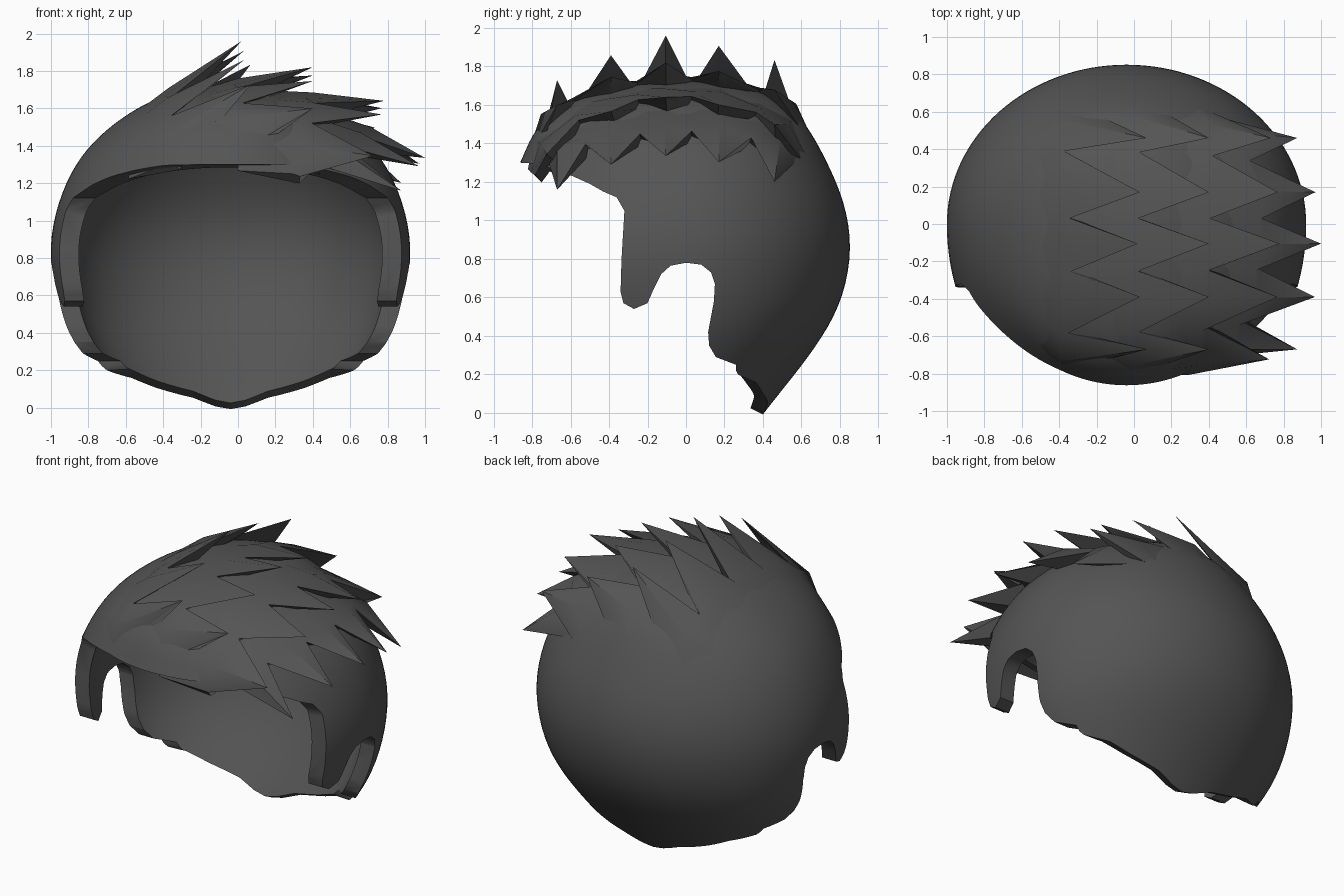
import bpy, bmesh, math
from mathutils import Vector
from mathutils.bvhtree import BVHTree

if "Cube" in bpy.data.objects:
    bpy.data.objects.remove(bpy.data.objects["Cube"])

CX = -0.04   # centre line of the cap

dark = bpy.data.materials.new("dark_grey")
dark.diffuse_color = (0.09, 0.09, 0.09, 1)
dark.use_nodes = True
dark.node_tree.nodes["Principled BSDF"].inputs["Base Color"].default_value = dark.diffuse_color


def make_object(name, bm):
    bmesh.ops.recalc_face_normals(bm, faces=bm.faces)
    mesh = bpy.data.meshes.new(name)
    bm.to_mesh(mesh)
    bm.free()
    mesh.materials.append(dark)
    ob = bpy.data.objects.new(name, mesh)
    bpy.context.collection.objects.link(ob)
    return ob


def activate(ob):
    bpy.ops.object.select_all(action='DESELECT')
    ob.select_set(True)
    bpy.context.view_layer.objects.active = ob


# Head-shaped loft: height, half width, front depth, back depth
RINGS = [(-0.15, .48, .60, .30), (0.0, .60, .70, .405), (0.2, .765, .85, .57),
         (0.4, .89, 1.0, .72), (0.6, .95, 1.1, .825), (0.86, .98, 1.12, .872),
         (1.1, .93, .98, .83), (1.3, .84, .86, .74), (1.45, .715, .81, .66),
         (1.575, .55, .69, .57), (1.66, .39, .50, .43), (1.71, .2, .26, .25)]


def loft(name, inset=0.0, seg=32):
    bm = bmesh.new()
    rows = []
    for z, rx, yf, yb in RINGS:
        ring = []
        for i in range(seg):
            a = math.tau * i / seg
            s = math.sin(a)
            ry = yb if s > 0 else yf
            zz = z - inset * 0.8 * max(0, min(1, (z - 0.9) / 0.7))
            if z < 0:
                zz -= inset
            k = min(inset, rx * 0.4)
            ring.append(bm.verts.new((CX + (rx - k) * math.cos(a), (ry - k) * s, zz)))
        rows.append(ring)
    for lo, hi in zip(rows, rows[1:]):
        for i in range(seg):
            j = (i + 1) % seg
            bm.faces.new((lo[i], lo[j], hi[j], hi[i]))
    top = bm.verts.new((CX, 0, 1.73 - inset * 0.8))
    for i in range(seg):
        bm.faces.new((rows[-1][i], rows[-1][(i + 1) % seg], top))
    bm.faces.new(rows[0][::-1])
    ob = make_object(name, bm)
    activate(ob)
    sub = ob.modifiers.new("round", 'SUBSURF')
    sub.levels = 2
    bpy.ops.object.modifier_apply(modifier=sub.name)
    return ob


def prism(name, outline, along, lean=0.0):
    """Extrude a 2D outline right through the cap along x or y."""
    bm = bmesh.new()

    def put(p, d):
        if along == 'x':
            return bm.verts.new((d, p[0], p[1]))
        return bm.verts.new((p[0], d, p[1] + lean * (0.36 - d)))
    a = [put(p, -1.6) for p in outline]
    b = [put(p, 1.6) for p in outline]
    n = len(outline)
    bm.faces.new(a)
    bm.faces.new(b[::-1])
    for i in range(n):
        bm.faces.new((a[i], a[(i + 1) % n], b[(i + 1) % n], b[i]))
    return make_object(name, bm)


cap = loft("hair_cap")
bm = bmesh.new()
bm.from_mesh(cap.data)
scalp = BVHTree.FromBMesh(bm)
bm.free()

# Lower hem: slopes up to the inside, pointed at the nape as seen from the front
half = [(1.6, .12), (.64, .155), (.53, .16), (.4, .125), (.2, .085), (.08, .03)]
hem = ([(CX - x, z) for x, z in half] + [(CX, .012)] +
       [(CX + x, z) for x, z in reversed(half)] + [(1.6, -2), (-1.6, -2)])
# Face opening, sideburn, ear arch and nape as seen from the side
side = [(-1.6, 1.30), (-.86, 1.30), (-.78, 1.295), (-.70, 1.27), (-.6, 1.235), (-.5, 1.19),
        (-.43, 1.15), (-.36, 1.12), (-.32, 1.05), (-.335, .8), (-.34, .63), (-.325, .57),
        (-.27, .54), (-.2, .57), (-.165, .65), (-.13, .72), (-.08, .765), (0, .78),
        (.08, .77), (.13, .73), (.15, .67), (.145, .58), (.115, .42), (.12, .35),
        (.155, .29), (.26, .25), (.26, .22), (.28, .18), (.285, .05), (.285, -.5), (-1.6, -.5)]

for cutter in (loft("inner_cutter", 0.1), prism("face_cutter", side, 'x'),
               prism("hem_cutter", hem, 'y', 0.5)):
    cutter.hide_render = True
    activate(cap)
    m = cap.modifiers.new("cut", 'BOOLEAN')
    m.operation = 'DIFFERENCE'
    m.solver = 'EXACT'
    m.object = cutter
    bpy.ops.object.modifier_apply(modifier=m.name)
    bpy.data.objects.remove(cutter)
bpy.ops.object.shade_smooth_by_angle(angle=math.radians(35))


def snap(x, y, z, lift):
    loc, nor, _, _ = scalp.find_nearest(Vector((x, y, z)))
    return loc + (loc - Vector((CX, 0, 0.8))).normalized() * lift


# Swept rows of spikes: valley x/z/drop, tip x/z, valley and tip curve,
# tip drop towards front and back, its exponent, lift off the cap, front stretch
YS = [-.77, -.67, -.55, -.39, -.25, -.105, .03, .17, .34, .46, .6]
ROWS = [(-.35, 1.66, .8, .02, 1.96, 0, -.15, .46, .25, 1.2, .04, 1),
        (.0, 1.72, .8, .40, 1.82, 0, 0, .55, .35, 1.6, .04, 1),
        (.39, 1.66, .75, .78, 1.64, .1, .15, .7, .4, 1.8, .055, 1.08),
        (.70, 1.50, .35, 1.0, 1.335, .5, .4, .55, .42, 2, .075, 1)]


def spike_row(name, xv, zv, dv, xt, zt, kv, kt, front, back, power, lift, stretch):
    bm = bmesh.new()
    cols = []
    for i, y in enumerate(YS):
        y *= stretch if i < 2 else 1
        d = abs(y + .105)
        x, z = xv - kv * d * d, zv - dv * d * d
        end = -.035 if i in (0, len(YS) - 1) else 0   # row ends sink into the cap
        root = snap(x - .34, y * .97, z, -.015 + end)
        if i % 2:
            mid = snap(x, y, z, lift)
            drop = (front if y < -.105 else back) * d ** power
            edge = Vector((xt - kt * d * d, y, zt - drop))
            under = snap(x + .12, y, z - .04, -.02)
        else:
            mid = snap(x - .03, y, z, lift * .5 + end)
            edge = snap(x + .02, y, z, lift * .5 - .01 + end)
            under = snap(x + .03, y, z - .02, -.03 + end)
        cols.append([bm.verts.new(p) for p in (root, mid, edge, under)])
    for a, b in zip(cols, cols[1:]):
        for i in range(4):
            j = (i + 1) % 4
            bm.faces.new((a[i], a[j], b[j], b[i]))
    bm.faces.new(cols[0])
    bm.faces.new(cols[-1][::-1])
    ob = make_object(name, bm)
    activate(ob)
    bpy.ops.object.shade_smooth_by_angle(angle=math.radians(40))


for n, row in enumerate(ROWS):
    spike_row(f"spike_row_{n + 1}", *row)
